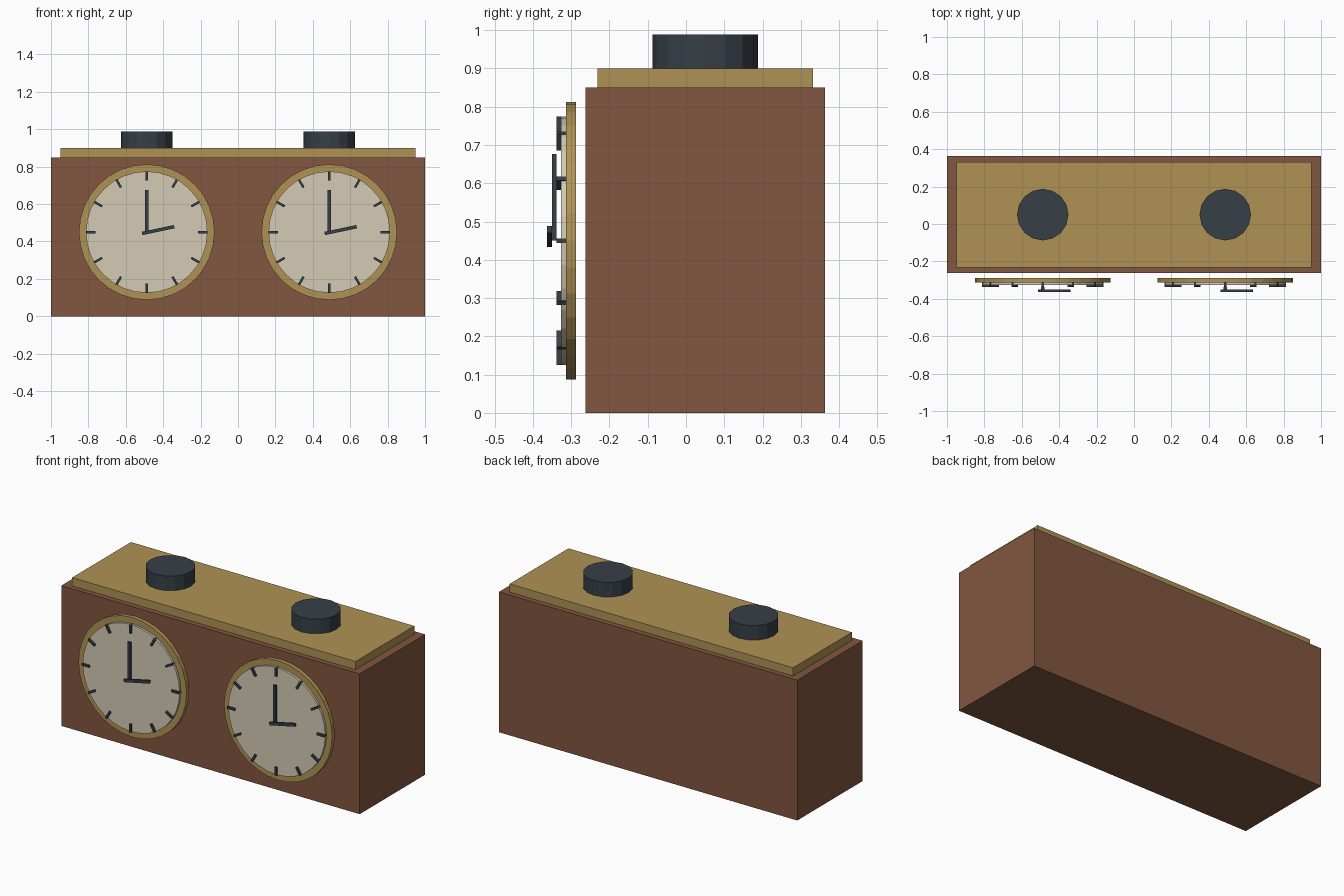
import bpy, math

if "Cube" in bpy.data.objects:
    bpy.data.objects.remove(bpy.data.objects["Cube"])

def material(name, rgb):
    m = bpy.data.materials.new(name)
    m.diffuse_color = (*rgb, 1)
    m.use_nodes = True
    m.node_tree.nodes["Principled BSDF"].inputs["Base Color"].default_value = m.diffuse_color
    return m

WOOD = material("wood", (0.22, 0.095, 0.05))
BRASS = material("brass", (0.43, 0.29, 0.09))
DARK = material("dark_metal", (0.038, 0.05, 0.062))
CREAM = material("cream", (0.66, 0.6, 0.47))

def finish(name, mat):
    ob = bpy.context.object
    ob.name = name
    ob.data.materials.append(mat)
    return ob

def box(name, mat, loc, size, angle=0):
    """Box turned by angle (counter-clockwise seen from the front)."""
    bpy.ops.mesh.primitive_cube_add(size=1, location=loc)
    ob = finish(name, mat)
    ob.scale = size
    ob.rotation_euler.y = -angle
    return ob

def disc(name, mat, loc, radius, depth, sides, rot=(0, 0, 0)):
    bpy.ops.mesh.primitive_cylinder_add(vertices=sides, radius=radius, depth=depth,
                                        location=loc, rotation=rot)
    return finish(name, mat)

# Case and top plate
box("case", WOOD, (0, 0.05, 0.425), (2, 0.626, 0.85))
box("top_plate", BRASS, (0, 0.05, 0.875), (1.9, 0.563, 0.05))

DIAL_Z = 0.45
FACING = (math.pi / 2, 0, 0)

for side, cx in (("left", -0.488), ("right", 0.488)):
    # Push button
    disc(f"{side}_button", DARK, (cx, 0.05, 0.944), 0.1375, 0.088, 16)

    # Dial: brass bezel standing off the case, with the cream face on it
    disc(f"{side}_bezel", BRASS, (cx, -0.3005, DIAL_Z), 0.3625, 0.025, 32, FACING)
    disc(f"{side}_dial_face", CREAM, (cx, -0.3195, DIAL_Z), 0.325, 0.013, 32, FACING)

    # Hour ticks
    for h in range(12):
        a = h * math.pi / 6
        r = 0.3
        box(f"{side}_tick_{h}", DARK,
            (cx + r * math.cos(a), -0.3255, DIAL_Z + r * math.sin(a)),
            (0.05, 0.025, 0.0125), a)

    # Hands
    box(f"{side}_minute_hand", DARK, (cx, -0.344, 0.5635), (0.018, 0.0125, 0.225))
    box(f"{side}_hour_hand", DARK, (cx + 0.061, -0.3567, 0.461),
        (0.175, 0.0125, 0.018), math.radians(12))
